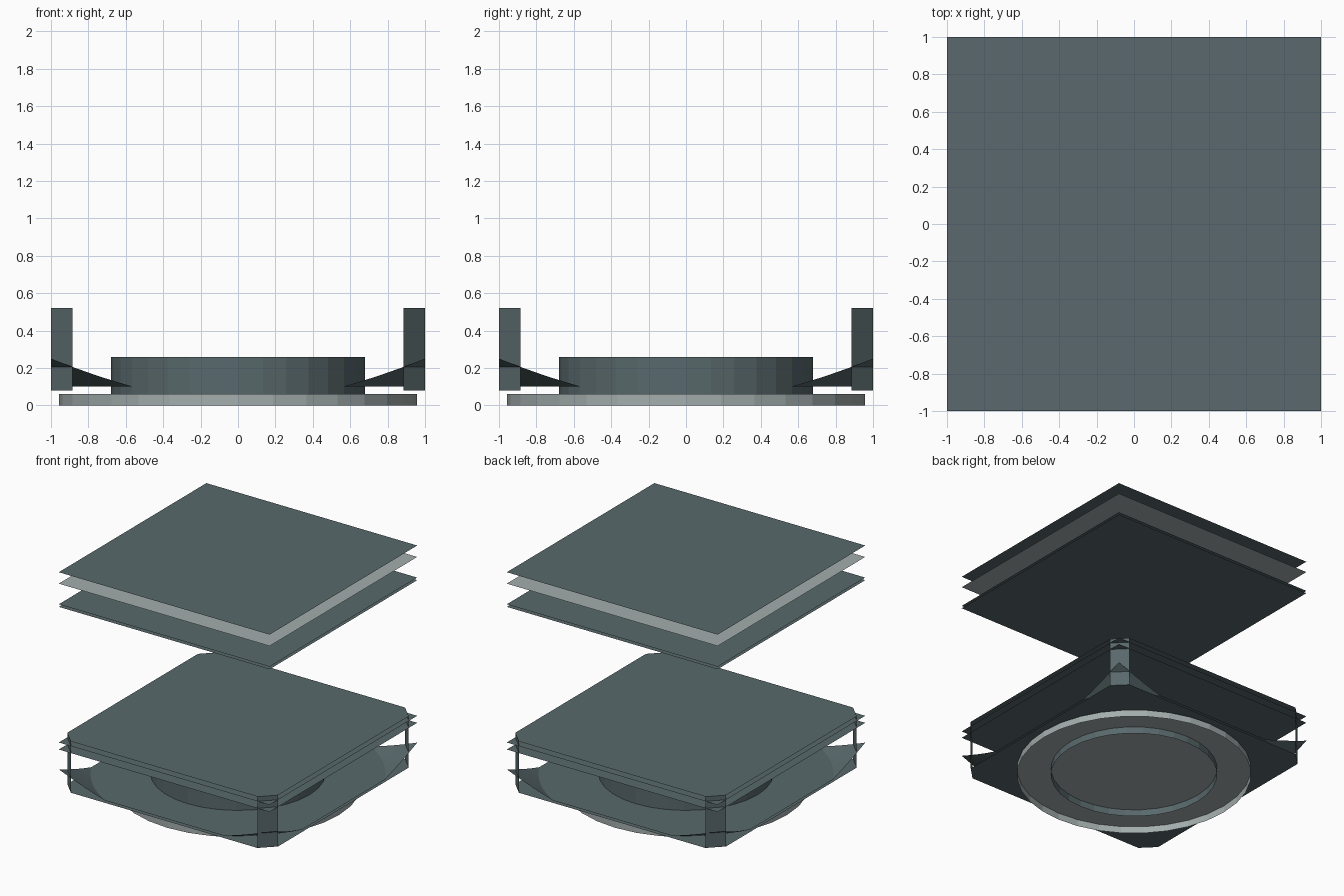
import bpy, bmesh
from math import sin, cos, radians, atan2, sqrt, pi

if "Cube" in bpy.data.objects:
    bpy.data.objects.remove(bpy.data.objects["Cube"])


def material(name, rgb):
    m = bpy.data.materials.new(name)
    m.diffuse_color = (*rgb, 1)
    m.use_nodes = True
    m.node_tree.nodes["Principled BSDF"].inputs["Base Color"].default_value = m.diffuse_color
    return m


DARK = material("dark_slate", (0.100, 0.141, 0.149))
LIGHT = material("light_grey", (0.365, 0.423, 0.415))


def make(name, build, mat):
    bm = bmesh.new()
    build(bm)
    bmesh.ops.remove_doubles(bm, verts=bm.verts, dist=1e-4)
    bm.normal_update()
    me = bpy.data.meshes.new(name)
    bm.to_mesh(me)
    bm.free()
    me.materials.append(mat)
    ob = bpy.data.objects.new(name, me)
    bpy.context.collection.objects.link(ob)
    return ob


def face(bm, pts):
    return bm.faces.new([bm.verts.new(p) for p in pts])


def sheet(z):
    return lambda bm: face(bm, [(-1, -1, z), (1, -1, z), (1, 1, z), (-1, 1, z)])


def drum(r, z0, z1, sides=32):
    # open-bottomed round wall with a flat cap on top
    def build(bm):
        ring = [(r * cos(2 * pi * i / sides), r * sin(2 * pi * i / sides)) for i in range(sides)]
        for (ax, ay), (bx, by) in zip(ring, ring[1:] + ring[:1]):
            face(bm, [(ax, ay, z0), (bx, by, z0), (bx, by, z1), (ax, ay, z1)])
        face(bm, [(x, y, z1) for x, y in ring])
    return build


def case(bm, z0=0.08, z1=0.52, r=0.115, seg=1):
    # chamfered square top and bottom plates joined by four corner strips
    outline = []
    for k in range(4):
        mid = radians(45 + 90 * k)
        cx, cy = (1 - r) * sqrt(2) * cos(mid), (1 - r) * sqrt(2) * sin(mid)
        arc = []
        for i in range(seg + 1):
            a = radians(90 * k + 90 * i / seg)
            arc.append((cx + r * cos(a), cy + r * sin(a)))
        for (ax, ay), (bx, by) in zip(arc, arc[1:]):
            face(bm, [(ax, ay, z0), (bx, by, z0), (bx, by, z1), (ax, ay, z1)])
        outline += arc
    face(bm, [(x, y, z1) for x, y in outline])
    face(bm, [(x, y, z0) for x, y in reversed(outline)])


def tray(bm, z0=0.10, z1=0.25, start=0.56, seg=8):
    # flat square sheet whose corners turn up along a circular fold
    r0 = sqrt(1 + start ** 2)
    a0 = atan2(start, 1)
    flat = []
    for k in range(4):
        inner, outer = [], []
        for i in range(seg + 1):
            a = a0 + (pi / 2 - 2 * a0) * i / seg + k * pi / 2
            r = 1 / max(abs(cos(a)), abs(sin(a)))
            z = z0 + (z1 - z0) * (r - r0) / (sqrt(2) - r0)
            inner.append((r0 * cos(a), r0 * sin(a), z0))
            outer.append((r * cos(a), r * sin(a), z))
        for i in range(seg):
            quad = [inner[i], outer[i], outer[i + 1], inner[i + 1]]
            if i == 0:
                quad.pop(1)
            elif i == seg - 1:
                quad.pop(2)
            face(bm, quad)
        flat += inner
    face(bm, flat)


# round base and inner drum
make("base_disc", drum(0.958, 0.0, 0.06), LIGHT)
make("inner_drum", drum(0.68, 0.0, 0.26), DARK)

# chamfered case with the upturned tray inside
make("case", case, DARK)
make("corner_tray", tray, DARK)

# stacked thin square sheets
for name, z, mat in [("lower_sheet", 0.42, DARK), ("upper_case_sheet", 0.48, DARK),
                     ("canopy_underside", 1.643, DARK), ("canopy_sheet", 1.665, DARK),
                     ("canopy_light_sheet", 1.842, LIGHT), ("canopy_top", 1.94, DARK)]:
    make(name, sheet(z), mat)
